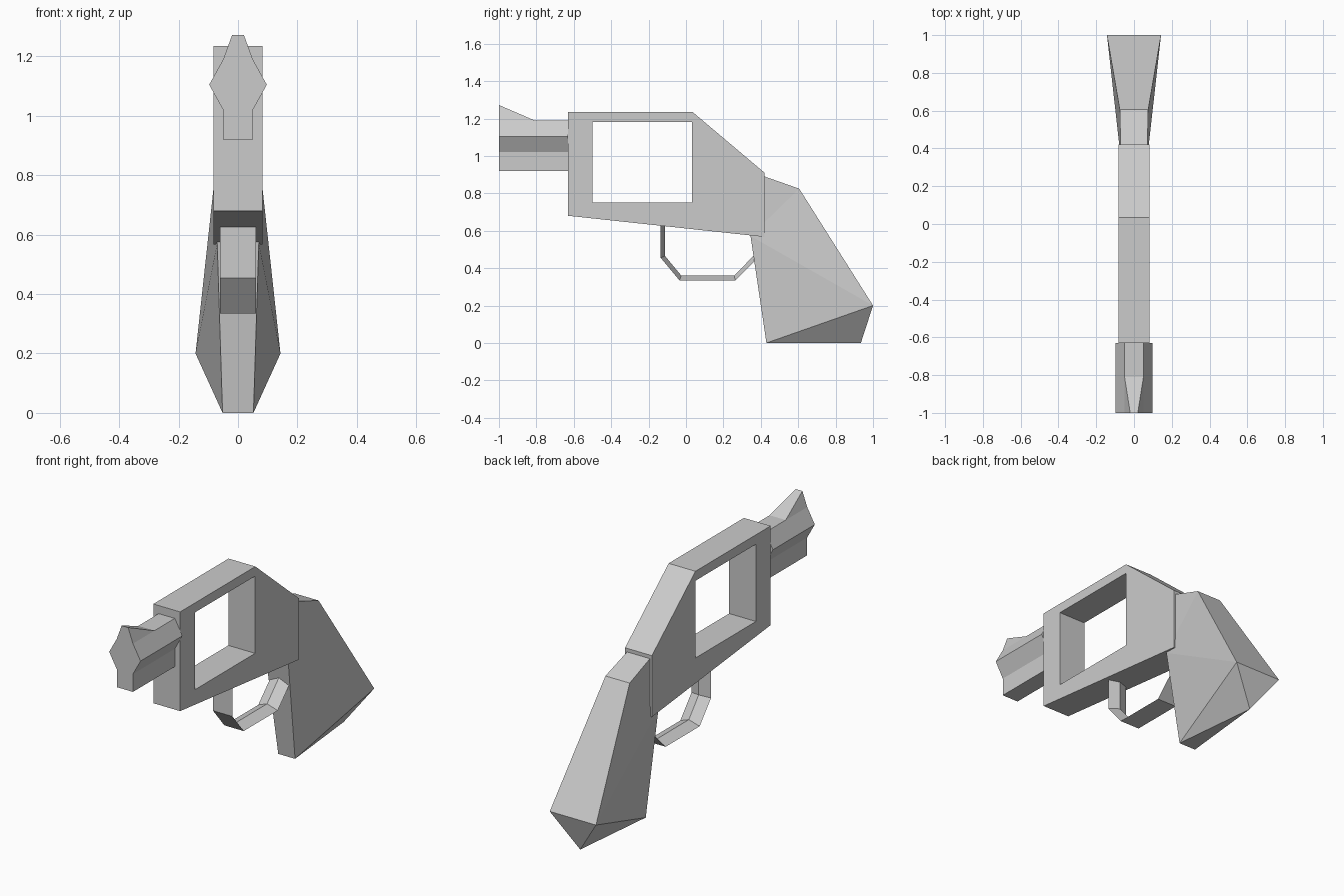
import bpy, bmesh

if "Cube" in bpy.data.objects:
    bpy.data.objects.remove(bpy.data.objects["Cube"], do_unlink=True)

GREY = (0.6, 0.6, 0.6, 1)
steel = bpy.data.materials.new("plain_grey")
steel.use_nodes = True
steel.diffuse_color = GREY
bsdf = next(n for n in steel.node_tree.nodes if n.type == 'BSDF_PRINCIPLED')
bsdf.inputs["Base Color"].default_value = GREY


def make(name, verts, faces):
    """Flat-shaded object with consistent outward normals."""
    bm = bmesh.new()
    vs = [bm.verts.new(v) for v in verts]
    for f in faces:
        bm.faces.new([vs[i] for i in f])
    bmesh.ops.recalc_face_normals(bm, faces=bm.faces[:])
    mesh = bpy.data.meshes.new(name)
    bm.to_mesh(mesh)
    bm.free()
    mesh.materials.append(steel)
    ob = bpy.data.objects.new(name, mesh)
    bpy.context.collection.objects.link(ob)
    return ob


def bands(n, stations):
    """Quads joining successive rings of n points."""
    return [(s * n + i, s * n + (i + 1) % n, (s + 1) * n + (i + 1) % n, (s + 1) * n + i)
            for s in range(stations - 1) for i in range(n)]


def caps(n, stations):
    return [tuple(range(n)), tuple(range(n * (stations - 1), n * stations))]


def plate(name, profile, half):
    """Side profile (y, z) extruded across x."""
    n = len(profile)
    verts = [(x, y, z) for x in (-half, half) for y, z in profile]
    return make(name, verts, bands(n, 2) + caps(n, 2))


# Frame with the rectangular window cut through it
frame = plate("frame", [(-0.63, 0.68), (-0.63, 1.235), (0.035, 1.235),
                        (0.42, 0.91), (0.42, 0.567)], 0.083)
cutter = plate("window_cutter", [(-0.5, 0.75), (-0.5, 1.182),
                                 (0.033, 1.182), (0.033, 0.75)], 0.3)
cutter.hide_render = True
cut = frame.modifiers.new("window", 'BOOLEAN')
cut.operation, cut.solver, cut.object = 'DIFFERENCE', 'EXACT', cutter
bpy.context.view_layer.objects.active = frame
bpy.ops.object.modifier_apply(modifier=cut.name)
bpy.data.objects.remove(cutter, do_unlink=True)

# Barrel: mirrored section at three stations, with the sight ramp on top
right = [(0.05, 1.19), (0.097, 1.105), (0.05, 1.02), (0.05, 0.92)]
section = right + [(-x, z) for x, z in reversed(right)]
verts = [(x, y, z) for y in (-1, -0.81, -0.63) for x, z in section]
top_front = (7, 0, 8, 15)
faces = [f for f in bands(8, 3) if set(f) != set(top_front)]
verts += [(-0.02, -1, 1.272), (0.02, -1, 1.272)]
faces += [tuple(range(8)) + (24, 25), tuple(range(16, 24)),
          (24, 25, 8, 15), (0, 25, 8), (7, 24, 15)]
make("barrel_with_sight", verts, faces)

# Grip: faceted sides flaring to the heel, ending in a single keel point
side = [(0.07, 0.38, 0.904), (0.075, 0.605, 0.825), (0.143, 1.0, 0.2),
        (0.052, 0.43, 0.0), (0.07, 0.345, 0.572)]
verts = side + [(-x, y, z) for x, y, z in side] + [(0, 0.935, 0)]
keel = 10
faces = [(2, 7, keel), (3, 8, keel)]
for a, b in ((0, 1), (1, 2), (3, 4), (4, 0)):
    faces.append((a, b, b + 5, a + 5))
for o in (0, 5):
    faces += [(4 + o, o, 1 + o), (4 + o, 1 + o, 2 + o),
              (4 + o, 2 + o, 3 + o), (3 + o, 2 + o, keel)]
make("grip", verts, faces)

# Trigger guard: flat outside, ridged inside
outer = [(-0.135, 0.66), (-0.135, 0.455), (-0.035, 0.335), (0.265, 0.335), (0.4, 0.472)]
inner = [(-0.112, 0.66), (-0.112, 0.465), (-0.025, 0.36), (0.257, 0.36), (0.385, 0.49)]
verts = []
for (oy, oz), (iy, iz) in zip(outer, inner):
    verts += [(-0.06, oy, oz), (0.06, oy, oz), (0, iy, iz)]
make("trigger_guard", verts, bands(3, 5) + caps(3, 5))
